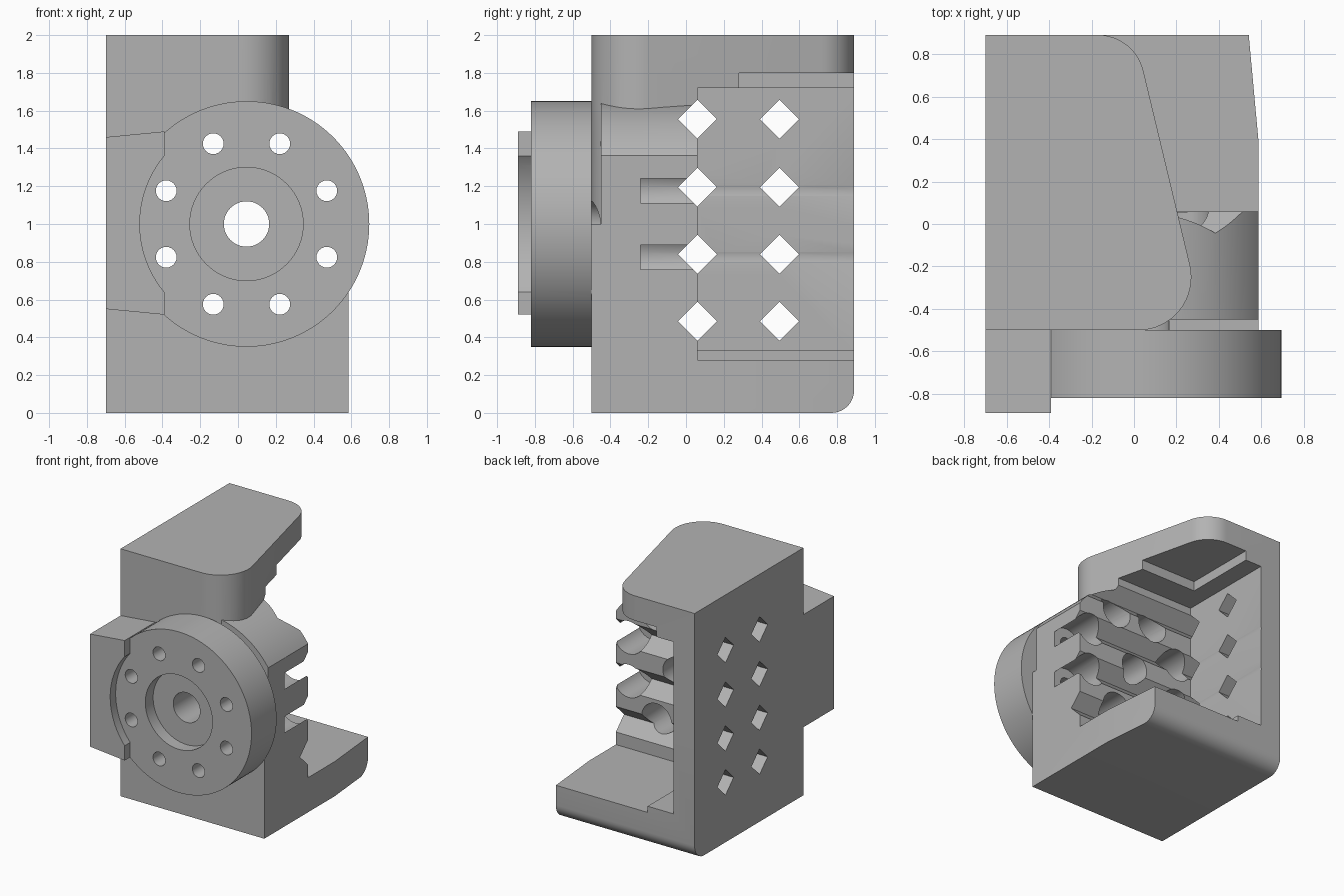
import bpy, bmesh
from math import sin, cos, pi, radians

cube = bpy.data.objects.get("Cube")
if cube:
    bpy.data.objects.remove(cube, do_unlink=True)

grey = bpy.data.materials.new("plain_grey")
grey.use_nodes = True
grey.diffuse_color = (0.45, 0.45, 0.45, 1)
grey.node_tree.nodes["Principled BSDF"].inputs["Base Color"].default_value = (0.45, 0.45, 0.45, 1)

CX, CZ = 0.045, 1.0        # hub axis
SIDE = 0.585               # flat side of the body
FRONT, BACK, LEFT = -0.5, 0.89, -0.7


def prism(name, points, axis, lo, hi):
    """Extrude a 2D outline along an axis from lo to hi."""
    place = {"x": lambda a, b, t: (t, a, b),
             "y": lambda a, b, t: (a, t, b),
             "z": lambda a, b, t: (a, b, t)}[axis]
    bm = bmesh.new()
    face = bm.faces.new([bm.verts.new(place(a, b, lo)) for a, b in points])
    ext = bmesh.ops.extrude_face_region(bm, geom=[face])
    shift = place(0, 0, hi - lo)
    bmesh.ops.translate(bm, vec=shift, verts=[v for v in ext["geom"] if isinstance(v, bmesh.types.BMVert)])
    bmesh.ops.recalc_face_normals(bm, faces=bm.faces)
    mesh = bpy.data.meshes.new(name)
    bm.to_mesh(mesh)
    bm.free()
    obj = bpy.data.objects.new(name, mesh)
    bpy.context.collection.objects.link(obj)
    mesh.materials.append(grey)
    return obj


def arc(cx, cy, r, start, end, n):
    angles = [radians(start + (end - start) * i / n) for i in range(n + 1)]
    return [(cx + r * cos(a), cy + r * sin(a)) for a in angles]


def rod(name, x, z, r, lo, hi, n=32):
    return prism(name, arc(x, z, r, 0, 360, n)[:-1], "y", lo, hi)


def box(name, x, y, z):
    return prism(name, [(x[0], y[0]), (x[1], y[0]), (x[1], y[1]), (x[0], y[1])], "z", *z)


def combine(target, tool, operation):
    """Boolean the tool into the target, then discard the tool."""
    mod = target.modifiers.new(operation, "BOOLEAN")
    mod.operation = operation
    mod.solver = "EXACT"
    mod.object = tool
    bpy.context.view_layer.objects.active = target
    bpy.ops.object.modifier_apply(modifier=mod.name)
    bpy.data.objects.remove(tool, do_unlink=True)


# Lower block with tapered rear side and rounded rear bottom edge
body = prism("bracket_body", [(LEFT, FRONT), (SIDE, FRONT), (SIDE, 0.4), (0.54, BACK), (LEFT, BACK)],
             "z", 0, 1)
bm = bmesh.new()
bm.from_mesh(body.data)
edge = [e for e in bm.edges if all(v.co.z < 0.01 and v.co.y > 0.88 for v in e.verts)]
bmesh.ops.bevel(bm, geom=edge, offset=0.12, segments=10, profile=0.5, affect="EDGES")
bm.to_mesh(body.data)
bm.free()

# Upper block with slanted, rounded side
top_outline = [(LEFT, FRONT)] + arc(0.02, -0.25, 0.25, -90, 13, 16) \
    + arc(-0.17, 0.67, 0.22, 13, 90, 12) + [(LEFT, BACK)]
combine(body, prism("upper_block", top_outline, "z", 0.9, 2), "UNION")

# Barrel, flattened against the side of the body
barrel = [(min(x, SIDE), z) for x, z in arc(CX, CZ, 0.65, 0, 180, 60) if x < 0.66]
barrel = [p for i, p in enumerate(barrel) if p[0] < SIDE or i == 0]
barrel.insert(1, (SIDE, CZ + (0.65 ** 2 - (SIDE - CX) ** 2) ** 0.5))
barrel[0] = (SIDE, CZ - 0.1)
combine(body, prism("barrel", barrel, "y", -0.45, 0.06), "UNION")

# Round front flange and the side tab that hooks over it
combine(body, rod("flange", CX, CZ, 0.65, -0.82, FRONT, 120), "UNION")
tab = prism("side_tab", [(LEFT, 0.55), (-0.39, 0.52), (-0.39, 1.49), (LEFT, 1.46)], "y", -0.89, -0.45)
combine(tab, rod("tab_cutter", CX, CZ, 0.565, -1, -0.82, 96), "DIFFERENCE")
combine(body, tab, "UNION")

# Rear pocket with stepped floor and ceiling
combine(body, box("pocket", (-0.51, 1), (0.06, 1), (0.33, 1.72)), "DIFFERENCE")
combine(body, box("floor_step", (-0.28, 1), (0.06, 1), (0.28, 0.6)), "DIFFERENCE")
combine(body, box("ceiling_step", (-0.36, 1), (0.28, 1), (1.6, 1.8)), "DIFFERENCE")

# Hub recess and centre bore
combine(body, rod("hub_recess", CX, CZ, 0.3, -1, -0.72, 64), "DIFFERENCE")
combine(body, rod("centre_bore", CX, CZ, 0.12, -1, 0.5, 48), "DIFFERENCE")

# Ring of bolt holes, counterbored from the rear
for i in range(8):
    a = (i + 0.5) * pi / 4
    x, z = CX + 0.46 * cos(a), CZ + 0.46 * sin(a)
    combine(body, rod("bolt_hole", x, z, 0.055, -0.86, 0, 24), "DIFFERENCE")
    combine(body, rod("counterbore", x, z, 0.133, -0.24, 1), "DIFFERENCE")

# Diamond channels running sideways through wall and body
for y in (0.06, 0.495):
    for z in (0.485, 0.84, 1.195, 1.555):
        d = 0.103
        outline = [(y - d, z), (y, z - d), (y + d, z), (y, z + d)]
        combine(body, prism("diamond", outline, "x", -1, 1), "DIFFERENCE")

bpy.ops.object.select_all(action="DESELECT")
body.select_set(True)
bpy.context.view_layer.objects.active = body
bpy.ops.object.shade_smooth_by_angle(angle=radians(25))
